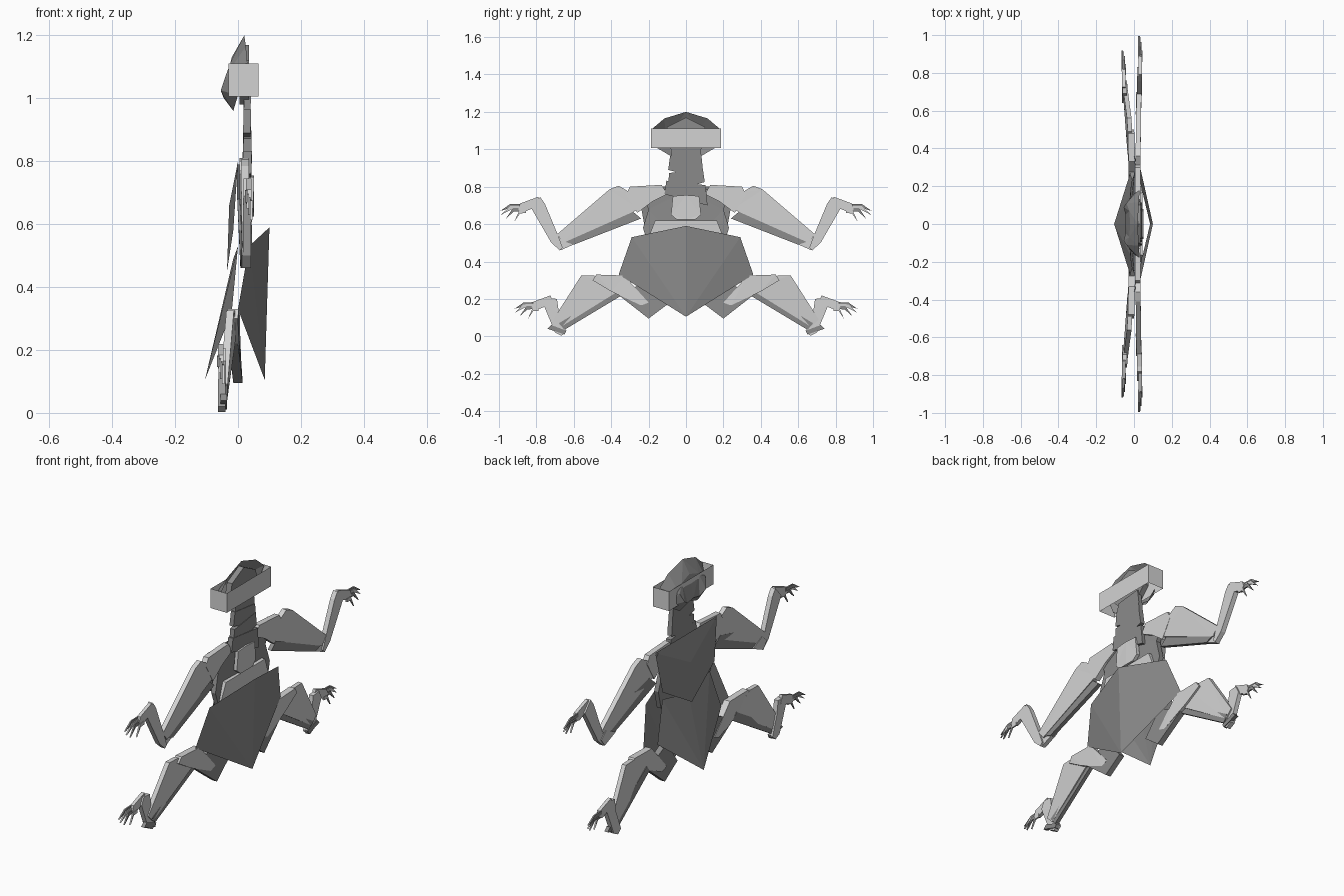
import bpy, bmesh, math
from mathutils import Vector


def material(name, v):
    m = bpy.data.materials.new(name)
    m.diffuse_color = (v, v, v, 1)
    return m


LIGHT = material("light grey", 0.65)
DARK = material("dark grey", 0.26)


def finish(name, bm, mat):
    me = bpy.data.meshes.new(name)
    bm.to_mesh(me)
    bm.free()
    me.materials.append(mat)
    ob = bpy.data.objects.new(name, me)
    bpy.context.collection.objects.link(ob)
    return ob


def slab(name, pts, t, mat, mirror=True):
    """Flat solid from (x, y, z) outline points, thickness t along x."""
    bm = bmesh.new()
    for s in ((1, -1) if mirror else (1,)):
        a = [bm.verts.new((x - t / 2, y * s, z)) for x, y, z in pts]
        b = [bm.verts.new((x + t / 2, y * s, z)) for x, y, z in pts]
        n = len(pts)
        bm.faces.new(a)
        bm.faces.new(b)
        for i in range(n):
            j = (i + 1) % n
            bm.faces.new((a[i], a[j], b[j], b[i]))
    bmesh.ops.recalc_face_normals(bm, faces=bm.faces[:])
    bmesh.ops.triangulate(bm, faces=[f for f in bm.faces if len(f.verts) > 4])
    return finish(name, bm, mat)


def sheet(name, polys, side, mat):
    """Open folded plates mirrored in y, facing the given x side."""
    bm = bmesh.new()
    for poly in polys:
        for s in (1, -1):
            f = bm.faces.new([bm.verts.new((x, y * s, z)) for x, y, z in poly])
            f.normal_update()
            if f.normal.x * side < 0:
                f.normal_flip()
    bmesh.ops.remove_doubles(bm, verts=bm.verts[:], dist=1e-4)
    bmesh.ops.triangulate(bm, faces=[f for f in bm.faces if len(f.verts) > 3])
    return finish(name, bm, mat)


# belly shell
sheet("belly_shell", [
    [(.10, 0, .59), (.035, .29, .53), (.085, 0, .105)],
    [(.035, .29, .53), (.0, .36, .33), (.085, 0, .105)]], 1, DARK)

# lower back shell
sheet("lower_back_shell", [
    [(-.015, 0, .49), (0, .20, .53), (-.105, 0, .105)],
    [(0, .20, .53), (-.02, .27, .32), (-.105, 0, .105)]], -1, DARK)

# upper back shell
sheet("upper_back_shell", [
    [(0, 0, .80), (0, .26, .80), (-.028, 0, .66)],
    [(0, .26, .80), (-.015, .22, .58), (-.028, 0, .66)],
    [(-.015, .22, .58), (-.035, 0, .45), (-.028, 0, .66)]], -1, DARK)

# chest and torso
slab("chest", [(.015, 0, .78), (.01, .25, .79), (.01, .20, .68),
               (.015, .23, .58), (.02, .20, .48), (.02, 0, .46)], .025, DARK)
slab("chest_band", [(.035, 0, .62), (.035, .165, .62), (.03, .20, .53), (.035, 0, .53)],
     .02, LIGHT)
slab("chest_block", [(.042, 0, .755), (.042, .07, .75), (.04, .08, .65),
                     (.042, .05, .625), (.042, 0, .625)], .018, LIGHT)

# neck made of tilted overlapping plates
for i, (z, w, tilt) in enumerate(((.775, .115, -.03), (.84, .10, .03),
                                  (.91, .095, -.025), (.97, .085, .02))):
    slab("neck_%d" % (i + 1),
         [(.028, -w, z - .045 - tilt), (.028, w, z - .045 + tilt),
          (.03, w - .01, z + .045 + tilt * .4), (.03, -w + .01, z + .045 - tilt * .4)],
         .028 - .002 * i, DARK, mirror=False)

# head hood: front rim joined to a smaller rear ring
rim = [(.02, 0, 1.20), (.025, .115, 1.165), (.03, .18, 1.11),
       (.0, .16, 1.01), (-.015, .075, .96), (-.015, 0, .985)]
rear = [(-.02, 0, 1.13), (-.025, .07, 1.11), (-.04, .11, 1.07),
        (-.055, .09, 1.025), (-.045, .05, 1.0), (-.045, 0, 1.01)]
hood = [[rim[i], rim[i + 1], rear[i + 1], rear[i]] for i in range(5)]
sheet("hood", hood + [rear], -1, DARK)
slab("face", [(.02, 0, 1.17), (.02, .10, 1.12), (.02, .12, 1.04), (.02, .06, .98), (.02, 0, .98)],
     .03, DARK)

# visor band, open above and below
bm = bmesh.new()
bmesh.ops.create_cube(bm, size=1)
for v in bm.verts:
    v.co = Vector((.0175 + v.co.x * .095, v.co.y * .375, 1.058 + v.co.z * .104))
bm.normal_update()
bmesh.ops.delete(bm, geom=[f for f in bm.faces if abs(f.normal.z) > .5], context='FACES')
finish("visor_band", bm, LIGHT)

# arms
slab("shoulder", [(.02, .10, .76), (.02, .13, .81), (.02, .30, .80), (.02, .32, .76),
                  (.02, .26, .66), (.02, .18, .72)], .03, LIGHT)
slab("upper_arm", [(.022, .30, .77), (.022, .36, .805), (.022, .41, .785), (.026, .69, .545),
                   (.026, .655, .50), (.02, .25, .68)], .026, LIGHT)
slab("upper_arm_underside", [(.018, .30, .68), (.022, .50, .63), (.026, .66, .51),
                             (.026, .60, .49), (.018, .24, .63)], .022, DARK)
slab("forearm", [(.028, .66, .475), (.028, .675, .46), (.028, .72, .50), (.03, .83, .69),
                 (.03, .78, .745), (.03, .755, .71), (.028, .68, .53)], .026, LIGHT)
slab("elbow", [(.02, .58, .50), (.022, .66, .535), (.022, .70, .50), (.022, .67, .46)],
     .022, LIGHT)

# legs
slab("hip", [(-.01, .20, .18), (-.012, .33, .325), (-.015, .48, .33), (-.018, .50, .30),
             (-.015, .40, .24), (-.01, .24, .165)], .035, LIGHT)
slab("hip_flap", [(-.005, .10, .17), (-.01, .20, .30), (-.015, .36, .22), (0, .20, .095)],
     .03, DARK)
slab("thigh", [(-.02, .44, .29), (-.022, .49, .325), (-.025, .56, .325), (-.045, .71, .09),
               (-.045, .67, .05), (-.02, .38, .23)], .024, LIGHT)
slab("thigh_underside", [(-.025, .38, .25), (-.04, .68, .07), (-.045, .65, .035),
                         (-.02, .35, .215)], .02, DARK)
slab("lower_leg", [(-.052, .64, .025), (-.052, .665, .003), (-.052, .70, .02), (-.05, .76, .165),
                   (-.05, .74, .205), (-.05, .69, .20), (-.05, .68, .13)], .024, LIGHT)
slab("heel", [(-.045, .65, .01), (-.045, .74, .04), (-.045, .72, .06), (-.045, .64, .03)],
     .02, DARK)


# hands and feet: palm plus four curved claws each
def paw(name, x, y, z, k):
    def p(dy, dz, dx=0):
        return (x + dx, y + dy * k, z + dz * k)
    slab(name + "_palm", [p(0, .0), p(.015, .045), p(.11, .01), p(.12, -.02), p(.09, -.035),
                          p(.03, -.01)], .018, LIGHT)
    for i, (dy, dz, ln, drop) in enumerate(((.10, .0, .115, -.03), (.105, -.01, .105, -.04),
                                            (.10, -.02, .085, -.05), (.08, -.03, .06, -.055))):
        dx = (i - 1.5) * .005
        slab("%s_claw_%d" % (name, i + 1),
             [p(dy, dz + .008, dx), p(dy + ln * .55, dz + .006, dx), p(dy + ln, dz + drop, dx),
              p(dy + ln * .5, dz - .012, dx), p(dy, dz - .01, dx)], .008, LIGHT if i % 2 else DARK)


paw("hand", .034, .775, .70, 1.02)
paw("foot", -.055, .71, .175, .97)
